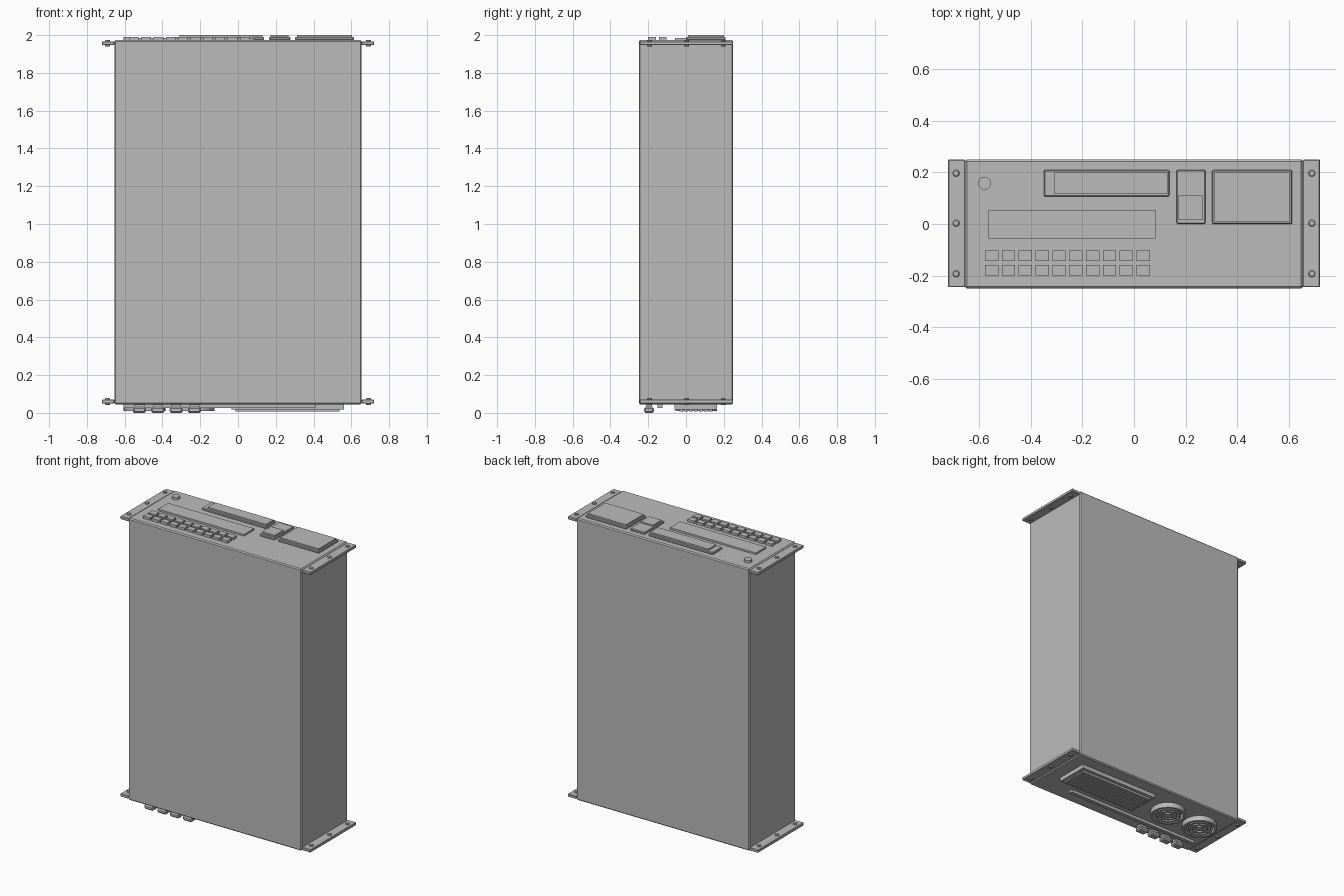
import bpy, bmesh, math
from mathutils import Matrix

cube = bpy.data.objects.get("Cube")
if cube:
    bpy.data.objects.remove(cube, do_unlink=True)

grey = bpy.data.materials.new("plain grey")
grey.use_nodes = True
grey.diffuse_color = (0.5, 0.5, 0.5, 1)
grey.node_tree.nodes["Principled BSDF"].inputs["Base Color"].default_value = (0.5, 0.5, 0.5, 1)

TOP, BASE = 1.973, 0.045   # end faces of the case


def finish(name, bm, bevel=0, smooth=False):
    mesh = bpy.data.meshes.new(name)
    bmesh.ops.recalc_face_normals(bm, faces=bm.faces)
    bm.to_mesh(mesh)
    bm.free()
    mesh.materials.append(grey)
    ob = bpy.data.objects.new(name, mesh)
    bpy.context.collection.objects.link(ob)
    if bevel:
        mod = ob.modifiers.new("bevel", "BEVEL")
        mod.width = bevel
        mod.segments = 1
    if smooth:
        bpy.ops.object.select_all(action="DESELECT")
        ob.select_set(True)
        bpy.context.view_layer.objects.active = ob
        bpy.ops.object.shade_smooth_by_angle()
    return ob


def box(name, x0, x1, y0, y1, z0, z1, bevel=0):
    bm = bmesh.new()
    size = Matrix.Diagonal((x1 - x0, y1 - y0, z1 - z0, 1))
    spot = Matrix.Translation(((x0 + x1) / 2, (y0 + y1) / 2, (z0 + z1) / 2))
    bmesh.ops.create_cube(bm, size=1, matrix=spot @ size)
    return finish(name, bm, bevel)


def disc(name, x, y, r, z0, z1, bevel=0):
    bm = bmesh.new()
    bmesh.ops.create_cone(bm, cap_ends=True, segments=32, radius1=r, radius2=r,
                          depth=z1 - z0, matrix=Matrix.Translation((x, y, (z0 + z1) / 2)))
    return finish(name, bm, bevel, True)


def ring(name, x, y, r_in, r_out, z0, z1):
    # rectangular section spun round a vertical axis
    bm = bmesh.new()
    corners = [(r_in, z0), (r_out, z0), (r_out, z1), (r_in, z1)]
    verts = [bm.verts.new((x + r, y, z)) for r, z in corners]
    edges = [bm.edges.new((verts[i], verts[(i + 1) % 4])) for i in range(4)]
    bmesh.ops.spin(bm, geom=verts + edges, cent=(x, y, 0), axis=(0, 0, 1),
                   angle=math.tau, steps=40)
    bmesh.ops.remove_doubles(bm, verts=bm.verts, dist=0.0001)
    return finish(name, bm, 0, True)


# Case
box("case", -0.655, 0.655, -0.25, 0.25, BASE, TOP, 0.007)

# Mounting flanges with bolts at both ends
for end, z in (("upper", 1.957), ("lower", 0.06)):
    for side, s in (("left", 1), ("right", -1)):
        x0, x1 = sorted((s * 0.655, s * 0.721))
        box(f"{end}_{side}_flange", x0, x1, -0.245, 0.25, z - 0.01, z + 0.01, 0.003)
        for y in (-0.193, 0.003, 0.197):
            disc(f"{end}_{side}_bolt", s * 0.69, y, 0.013, z - 0.018, z + 0.018, 0.003)

# Control panel on the upper end
disc("power_button", -0.58, 0.158, 0.025, TOP, 1.99)
box("label_bar", -0.565, 0.085, -0.057, 0.052, TOP, 1.985)
for row in range(2):
    for col in range(10):
        x, y = -0.578 + col * 0.0653, -0.2 + row * 0.057
        box("key", x, x + 0.052, y, y + 0.04, TOP, 1.99)

# Drive bays and display
box("drive_bezel", -0.35, 0.137, 0.107, 0.21, TOP, 1.99, 0.004)
box("drive_door", -0.31, 0.13, 0.117, 0.2, 1.98, 2.0)
box("small_bay_bezel", 0.165, 0.277, 0, 0.21, TOP, 1.99, 0.004)
box("small_bay_cover", 0.173, 0.267, 0.016, 0.11, 1.98, 2.0)
box("display_bezel", 0.303, 0.613, 0, 0.21, TOP, 1.99, 0.004)
box("display", 0.313, 0.603, 0.01, 0.2, 1.98, 2.0)

# Vent on the lower end: frame bars and slats
vx0, vx1, vy0, vy1, rim = -0.035, 0.56, -0.06, 0.165, 0.022
for y in (vy0, vy1 - rim):
    box("vent_frame_long", vx0, vx1, y, y + rim, 0.018, BASE)
for x in (vx0, vx1 - rim):
    box("vent_frame_short", x, x + rim, vy0 + rim, vy1 - rim, 0.018, BASE)
count = 7
pitch = (vy1 - vy0 - 2 * rim) / count
for i in range(count):
    y = vy0 + rim + i * pitch
    box("vent_slat", vx0 + rim, vx1 - rim, y + 0.004, y + pitch - 0.004, 0.008, BASE)

# Fans: shroud, guard rings, hub and crossed spokes
for x in (-0.235, -0.495):
    y = 0.055
    ring("fan_shroud", x, y, 0.096, 0.11, 0.01, BASE)
    for r in (0.043, 0.071):
        ring("fan_guard_ring", x, y, r, r + 0.013, 0.01, 0.02)
    disc("fan_hub", x, y, 0.026, 0.01, BASE)
    box("fan_spoke", x - 0.1, x + 0.1, y - 0.006, y + 0.006, 0.01, 0.02)
    box("fan_spoke", x - 0.006, x + 0.006, y - 0.1, y + 0.1, 0.01, 0.02)

# Rear strip and connectors
box("rear_strip", -0.605, 0.41, -0.15, -0.125, 0.026, BASE)
for i in range(4):
    x = -0.522 + i * 0.097
    box("connector_stem", x - 0.026, x + 0.026, -0.213, -0.18, 0.02, BASE)
    box("connector_head", x - 0.035, x + 0.035, -0.222, -0.17, 0, 0.03, 0.008)
